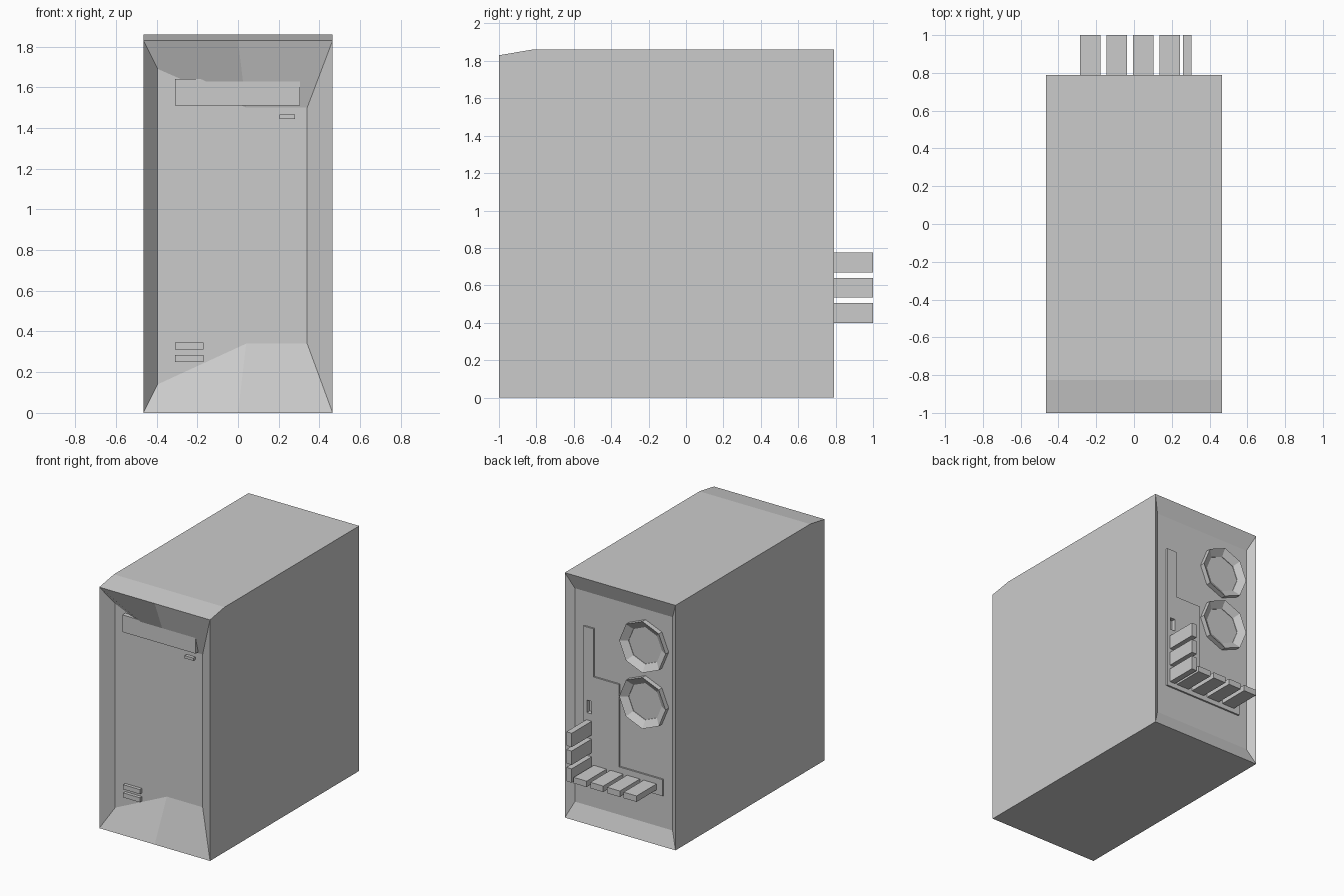
import bpy, bmesh, math

cube = bpy.data.objects.get("Cube")
if cube:
    bpy.data.objects.remove(cube, do_unlink=True)

grey = bpy.data.materials.new("case_grey")
grey.use_nodes = True
COLOUR = (0.6, 0.6, 0.6, 1)
grey.diffuse_color = COLOUR
grey.node_tree.nodes["Principled BSDF"].inputs["Base Color"].default_value = COLOUR

W, H = 0.465, 1.86            # half width and height of the case
FRONT, BACK = -1.0, 0.79
FRONT_PANEL, BACK_PANEL = FRONT + 0.09, BACK - 0.043


def finish(name, bm):
    bmesh.ops.recalc_face_normals(bm, faces=bm.faces)
    mesh = bpy.data.meshes.new(name)
    bm.to_mesh(mesh)
    bm.free()
    mesh.materials.append(grey)
    obj = bpy.data.objects.new(name, mesh)
    bpy.context.collection.objects.link(obj)
    return obj


def loft(name, rings, closed=False):
    """Bridge rings of points; cap the ends unless the rings form a closed loop."""
    bm = bmesh.new()
    loops = [[bm.verts.new(p) for p in ring] for ring in rings]
    pairs = list(zip(loops, loops[1:]))
    if closed:
        pairs.append((loops[-1], loops[0]))
    else:
        bm.faces.new(loops[0])
        bm.faces.new(loops[-1])
    n = len(loops[0])
    for a, b in pairs:
        for i in range(n):
            j = (i + 1) % n
            bm.faces.new((a[i], a[j], b[j], b[i]))
    return finish(name, bm)


def outline(points, y):
    return [(x, y, z) for x, z in points]


def rect(w, z0, z1):
    return [(-w, z0), (0, z0), (w, z0), (w, z1), (0, z1), (-w, z1)]


def box(name, x0, x1, y0, y1, z0, z1):
    corners = [(x0, z0), (x1, z0), (x1, z1), (x0, z1)]
    return loft(name, [outline(corners, y0), outline(corners, y1)])


# Case: one skin from the sunken front panel, round the shell, to the sunken back
front_shape = [(-0.395, 0.14), (0.04, 0.34), (0.34, 0.34),
               (0.34, 1.5), (0.04, 1.5), (-0.395, 1.69)]
case = loft("case", [
    outline(front_shape, FRONT_PANEL),
    outline(rect(W, 0, H - 0.03), FRONT),
    outline(rect(W, 0, H), -0.825),
    outline(rect(W, 0, H), BACK),
    outline(rect(0.41, 0.12, H - 0.12), BACK_PANEL),
])

# Front details
box("drive_bay", -0.31, 0.305, FRONT + 0.055, FRONT_PANEL + 0.01, 1.51, 1.64)
box("power_button", 0.205, 0.28, FRONT + 0.065, FRONT_PANEL + 0.01, 1.445, 1.465)
for i, z in enumerate((0.25, 0.312)):
    box(f"front_port_{i + 1}", -0.31, -0.17, FRONT + 0.065, FRONT_PANEL + 0.01, z, z + 0.035)

# Raised stepped plate on the back
plate_shape = [(0.33, 0.365), (0.33, 1.48), (0.245, 1.48), (0.245, 1.115),
               (0.03, 1.115), (0.03, 0.49), (-0.335, 0.49), (-0.335, 0.365)]
plate = loft("back_plate", [outline(plate_shape, BACK_PANEL - 0.005),
                            outline(plate_shape, BACK_PANEL + 0.013)])

# Small socket sunk through the plate
cutter = box("socket_cutter", 0.26, 0.3, BACK_PANEL - 0.02, BACK + 0.1, 0.83, 0.925)
cutter.hide_render = True
cutter.hide_set(True)
cutter.display_type = 'WIRE'
for obj in (case, plate):
    cut = obj.modifiers.new("socket", 'BOOLEAN')
    cut.object = cutter
    cut.solver = 'EXACT'

# Plugs sticking out of the back: an upright stack and a row along the bottom
for i, z in enumerate((0.4, 0.535, 0.67)):
    box(f"side_plug_{i + 1}", 0.26, 0.305, BACK_PANEL, 1.0, z, z + 0.105)
for i in range(4):
    x = -0.285 + 0.14 * i
    box(f"bottom_plug_{i + 1}", x, x + 0.108, BACK_PANEL, 1.0, 0.4, 0.445)

# Eight-sided fan rings: upright outer wall, funnel sloping in to the panel
for i, z in enumerate((1.465, 1.04)):
    def octagon(r, y):
        return [(-0.183 + r * math.cos(k * math.pi / 4), y,
                 z + r * math.sin(k * math.pi / 4)) for k in range(8)]
    loft(f"fan_ring_{i + 1}", [octagon(0.195, BACK_PANEL - 0.005),
                               octagon(0.195, BACK - 0.005),
                               octagon(0.14, BACK_PANEL + 0.004),
                               octagon(0.14, BACK_PANEL - 0.005)], closed=True)
